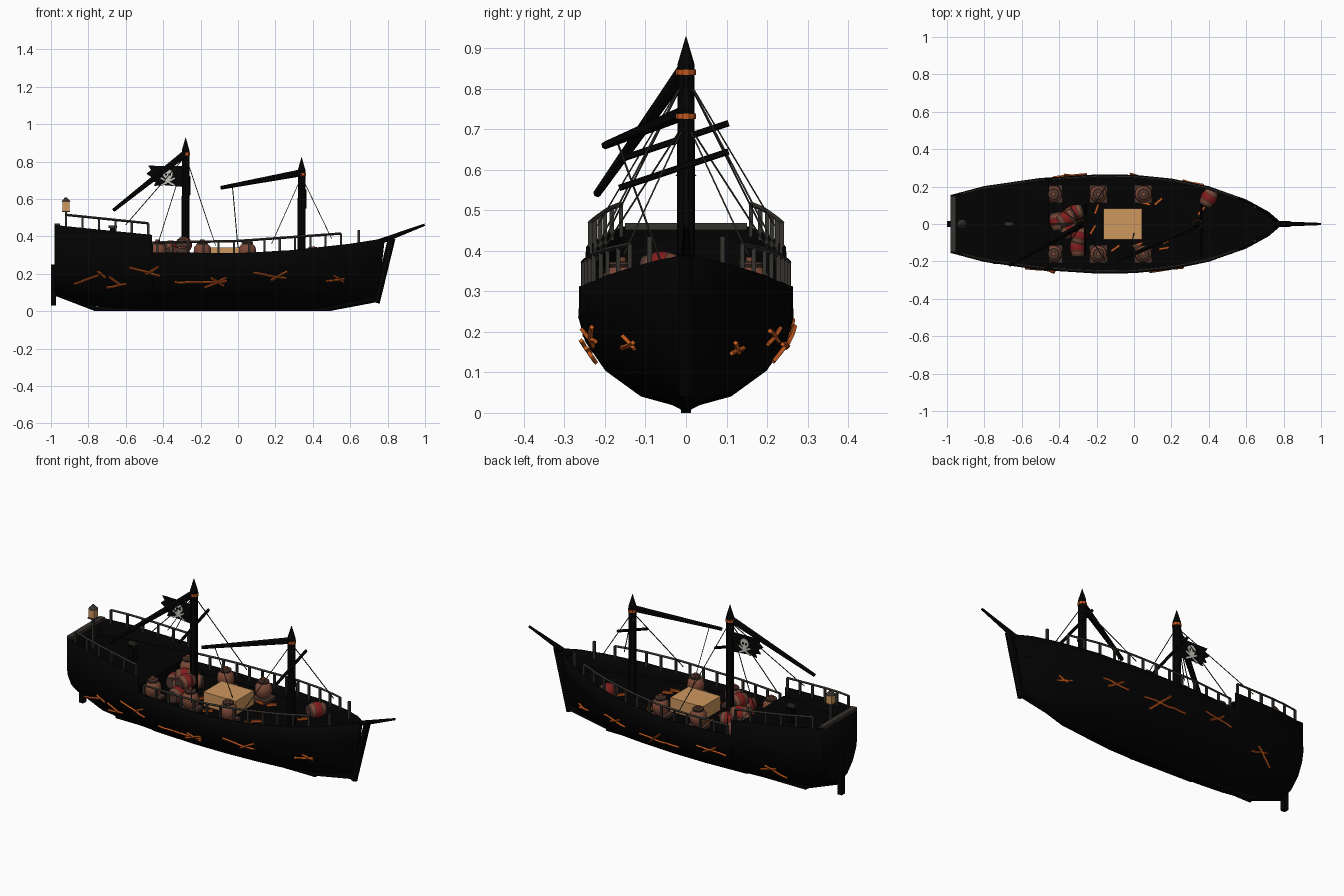
import bpy, bmesh, math, random
from mathutils import Vector, Matrix

cube = bpy.data.objects.get("Cube")
if cube:
    bpy.data.objects.remove(cube, do_unlink=True)
random.seed(4)

COLOURS = {
    "hull black": (.0006, .0006, .0006), "spar black": (.001, .001, .001),
    "charcoal": (.036, .032, .026), "ember orange": (.56, .1, .012),
    "crate tan": (.62, .31, .11), "terracotta": (.2, .066, .038),
    "barrel red": (.22, .012, .012), "dark brown": (.07, .035, .026),
    "bone": (.55, .55, .5)}
MATS = {}
for name, c in COLOURS.items():
    m = bpy.data.materials.new(name)
    m.use_nodes = True
    m.diffuse_color = (*c, 1)
    m.node_tree.nodes["Principled BSDF"].inputs["Base Color"].default_value = (*c, 1)
    MATS[name] = m


class Part:
    """Collects simple shapes into one named object."""
    def __init__(self, name, *mats):
        self.name, self.mats, self.bm = name, mats, bmesh.new()

    def paint(self, verts, mat):
        for f in {f for v in verts for f in v.link_faces}:
            f.material_index = mat

    def box(self, loc, size, rot=None, mat=0):
        M = Matrix.Translation(loc) @ (rot or Matrix()) @ Matrix.Diagonal((*size, 1))
        self.paint(bmesh.ops.create_cube(self.bm, size=1, matrix=M)["verts"], mat)

    def stick(self, a, b, r1, r2=None, sides=6, mat=0):
        a, b = Vector(a), Vector(b)
        M = Matrix.Translation((a + b) / 2) @ (b - a).to_track_quat("Z", "Y").to_matrix().to_4x4()
        res = bmesh.ops.create_cone(self.bm, cap_ends=True, segments=sides, radius1=r1,
                                    radius2=r1 if r2 is None else r2,
                                    depth=(b - a).length, matrix=M)
        self.paint(res["verts"], mat)

    def lathe(self, profile, M, mats, sides=14):
        rings = [[self.bm.verts.new(M @ Vector((r * math.cos(t), r * math.sin(t), z)))
                  for t in (math.tau * i / sides for i in range(sides))] for r, z in profile]
        for k in range(len(rings) - 1):
            for i in range(sides):
                j = (i + 1) % sides
                f = self.bm.faces.new((rings[k][i], rings[k][j], rings[k + 1][j], rings[k + 1][i]))
                f.material_index = mats[k]
        for ring, k in ((rings[0][::-1], 0), (rings[-1], -1)):
            self.bm.faces.new(ring).material_index = mats[k]

    def done(self, smooth=False):
        me = bpy.data.meshes.new(self.name)
        self.bm.to_mesh(me)
        self.bm.free()
        for m in self.mats:
            me.materials.append(MATS[m])
        ob = bpy.data.objects.new(self.name, me)
        bpy.context.collection.objects.link(ob)
        if smooth:
            bpy.ops.object.select_all(action="DESELECT")
            ob.select_set(True)
            bpy.context.view_layer.objects.active = ob
            bpy.ops.object.shade_smooth_by_angle(angle=math.radians(35))
        return ob


def interp(table, x):
    if x <= table[0][0]:
        return table[0][1]
    for (a, u), (b, v) in zip(table, table[1:]):
        if x <= b:
            return u + (v - u) * (x - a) / (b - a)
    return table[-1][1]


# Hull lines: half width, keel height, sheer height, and section shape
WIDTH = [(-.98, .155), (-.8, .203), (-.5, .246), (-.2, .265), (0, .263), (.2, .243),
         (.4, .202), (.6, .132), (.72, .066), (.785, .01)]
BOTTOM = [(-.98, .095), (-.77, .02), (-.3, .01), (.4, .012), (.6, .035), (.785, .07)]
SHEER = [(-.98, .46), (-.461, .408), (-.459, .315), (0, .31), (.3, .327), (.6, .36), (.785, .388)]
SHAPE = [(0, .06), (.03, .13), (.1, .42), (.31, .75), (.55, .94), (.74, 1), (1, .995)]
DECK, POOP, STEP = .26, .36, -.46


def hull_y(x, z):
    b, s = interp(BOTTOM, x), min(interp(SHEER, x), .36)
    return interp(WIDTH, x) * interp(SHAPE, (z - b) / (s - b))


# Hull shell
hull = Part("hull", "hull black")
stations = sorted({x for x, _ in WIDTH + SHEER} | {-.9, -.65, -.1, .1, .5, .67})
rows = []
for x in stations:
    b, s = interp(BOTTOM, x), interp(SHEER, x)
    base = min(s, .36)
    rake = .045 * max(0, (x - .4) / .385)
    half = [(x - rake * (1 - f), interp(WIDTH, x) * w, b + (base - b) * f if f < 1 else s)
            for f, w in SHAPE]
    pts = [(px, -py, pz) for px, py, pz in half[::-1]] + half
    rows.append([hull.bm.verts.new(p) for p in pts])
for r, q in zip(rows, rows[1:]):
    for i in range(len(r) - 1):
        hull.bm.faces.new((r[i], r[i + 1], q[i + 1], q[i]))
hull.bm.faces.new(rows[0])
hull.bm.faces.new(rows[-1])
bmesh.ops.recalc_face_normals(hull.bm, faces=hull.bm.faces)
ob = hull.done(True)
mod = ob.modifiers.new("planking", "SOLIDIFY")
mod.thickness, mod.offset = .008, -1

# Decks and the bulkhead between them
decks = Part("decks", "hull black")
for z, x0, x1 in ((DECK, STEP, .74), (POOP, -.975, STEP)):
    xs = [x0 + (x1 - x0) * i / 12 for i in range(13)]
    v = [[decks.bm.verts.new((x, s * max(hull_y(x, z) - .004, .003), z)) for s in (-1, 1)] for x in xs]
    for a, b in zip(v, v[1:]):
        decks.bm.faces.new((a[0], b[0], b[1], a[1]))
decks.box((STEP, 0, (DECK + POOP) / 2), (.012, .475, POOP - DECK))
decks.done()

# Keel, stem, rudder and bowsprit
keel = Part("keel_and_stem", "hull black")
keel.box((-.135, 0, .013), (1.27, .025, .026))
keel.stick((.738, 0, .045), (.822, 0, .39), .02, .02, 6)
keel.stick((.49, 0, .018), (.74, 0, .068), .017, .02, 6)
keel.stick((-.76, 0, .018), (-.975, 0, .1), .018, .018, 6)
keel.box((-.987, 0, .14), (.026, .03, .22))
keel.done()
sprit = Part("bowsprit", "spar black")
sprit.stick((.74, 0, .365), (.998, 0, .462), .016, .006, 8)
sprit.done()
cap = Part("transom_cap", "charcoal")
cap.box((-.967, 0, .46), (.03, .3, .018))
cap.done()

# Masts with bands, points, gaffs and cross spars
for name, x, top, band, tip, yz in (
        ("main_mast", -.28, .86, .84, (-.665, -.22, .54), .675),
        ("fore_mast", .34, .755, .732, (-.09, -.2, .66), .605)):
    mast = Part(name, "spar black", "ember orange")
    mast.stick((x, 0, DECK), (x, 0, top), .023, .021, 10)
    mast.stick((x, 0, top), (x, 0, top + .068), .021, .001, 10)
    mast.stick((x, 0, band - .007), (x, 0, band + .007), .0245, sides=10, mat=1)
    mast.stick((x, -.005, top - .015), tip, .019, .01, 6)
    mast.stick((x + .02, -.165, yz - .05), (x + .02, .105, yz + .04), .008)
    mast.done()

# Rigging
rig = Part("rigging", "charcoal")
for s in (-1, 1):
    for x, top, feet in ((-.28, .83, (-.6, -.43, -.12)), (.34, .72, (.18, .5))):
        for fx in feet:
            z = interp(SHEER, fx) + .04
            rig.stick((x, 0, top), (fx, s * (hull_y(fx, z) - .012), z), .0025, sides=4)
rig.stick((-.03, -.17, .67), (0, -.05, .34), .0025, sides=4)
rig.done()

# Railings on both sides
rails = Part("railings", "charcoal")
for s in (-1, 1):
    for line, n in (([(-.92, .515), (-.48, .47)], 6), ([(-.43, .367), (0, .375), (.55, .415)], 13)):
        prev = None
        for i in range(n):
            x = line[0][0] + (line[-1][0] - line[0][0]) * i / (n - 1)
            y, z, low = s * (hull_y(x, .34) - .01), interp(line, x), interp(SHEER, x) - .02
            rails.box((x, y, (z + low) / 2), (.011, .011, z - low))
            if prev:
                rails.stick(prev, (x, y, z), .0065, sides=4)
            prev = (x, y, z)
    rails.box((.645, s * .09, .385), (.013, .013, .1))
rails.done()

# Stern lantern and steering stand
lamp = Part("stern_lantern", "crate tan", "charcoal")
lamp.box((-.92, 0, .445), (.012, .012, .18), mat=1)
lamp.box((-.92, 0, .56), (.036, .036, .05))
lamp.box((-.92, 0, .533), (.042, .042, .007), mat=1)
lamp.stick((-.92, 0, .585), (-.92, 0, .607), .026, .006, 8, mat=1)
lamp.done()
stand = Part("steering_stand", "spar black", "charcoal")
stand.box((-.67, 0, .4), (.03, .045, .09))
stand.box((-.67, 0, .452), (.045, .02, .014), mat=1)
stand.done()

# Crate amidships
crate = Part("crate", "crate tan")
crate.box((-.06, 0, .3), (.205, .165, .08))
crate.done()

# Jars on square stands
JAR = [(.026, 0), (.041, .02), (.047, .045), (.044, .07), (.032, .085), (.027, .088),
       (.031, .094), (.029, .1), (.012, .102), (.012, .112)]
for i, x in enumerate((-.43, -.19, .05)):
    for s in (-1, 1):
        jar = Part(f"jar_{i}_{'left' if s > 0 else 'right'}", "terracotta", "dark brown")
        jar.box((x, s * .16, DECK + .008), (.095, .095, .016), mat=1)
        jar.lathe(JAR, Matrix.Translation((x, s * .16, DECK + .012)), [0, 0, 0, 0, 1, 1, 1, 1, 0])
        jar.done(True)

# Hooped barrels with a broad red belt
CASK = [(.032, -.048), (.034, -.041), (.035, -.036), (.04, -.022), (.042, -.017), (.044, 0),
        (.042, .017), (.04, .022), (.035, .036), (.034, .041), (.032, .048)]
PAINT = [1, 1, 2, 1, 0, 0, 1, 2, 1, 1]
for i, (x, y, z, turn) in enumerate((
        (-.3, -.125, .305, 90), (-.34, -.03, .305, 35), (-.32, .06, .305, 20),
        (-.41, .015, .305, 100), (-.29, -.06, .355, 75), (-.36, .03, .335, 30),
        (.4, .14, .303, 60))):
    M = (Matrix.Translation((x, y, z)) @ Matrix.Rotation(math.radians(turn), 4, "Z")
         @ Matrix.Rotation(math.pi / 2, 4, "Y"))
    cask = Part(f"barrel_{i}", "barrel red", "dark brown", "terracotta")
    cask.lathe(CASK, M, PAINT)
    cask.done(True)

# Ragged flag with skull and crossed bones
flag = Part("flag", "spar black")
edge = [(-.3, .665), (-.3, .775), (-.48, .778), (-.465, .755), (-.49, .735), (-.46, .715),
        (-.475, .695), (-.44, .69), (-.45, .668), (-.41, .675)]
face = flag.bm.faces.new([flag.bm.verts.new((x, .003, z)) for x, z in edge])
ext = bmesh.ops.extrude_face_region(flag.bm, geom=[face])
for v in ext["geom"]:
    if isinstance(v, bmesh.types.BMVert):
        v.co.y = -.003
bmesh.ops.recalc_face_normals(flag.bm, faces=flag.bm.faces)
flag.done()
skull = Part("skull_emblem", "bone", "spar black")
skull.stick((-.375, -.0045, .733), (-.375, .0045, .733), .026, sides=14)
skull.box((-.375, 0, .705), (.028, .009, .022))
for s in (-1, 1):
    skull.box((-.375 + s * .01, 0, .73), (.011, .0096, .012), mat=1)
    skull.box((-.375, 0, .692), (.085, .0086, .009), Matrix.Rotation(s * .5, 4, "Y"))
skull.done()

# Glowing splinters along each side (x, z, length, slope) and on the deck (x, y, turn)
cracks = Part("ember_cracks", "ember orange")
RIGHT = [(-.81, .17, .14, 20), (-.73, .195, .06, -40), (-.65, .135, .11, 12), (-.66, .165, .07, -35),
         (-.5, .21, .17, -14), (-.46, .215, .08, 30), (-.2, .155, .28, 1), (-.12, .15, .13, 25),
         (-.11, .155, .08, -30), (.17, .19, .18, -10), (.22, .19, .1, 28),
         (.52, .165, .1, 6), (.54, .175, .06, -32)]
LEFT = [(-.7, .15, .13, 30), (-.66, .16, .1, -12), (-.34, .205, .18, 6), (-.33, .205, .1, -32),
        (.0, .165, .26, 2), (.03, .17, .13, -40), (.3, .19, .15, 10), (.3, .19, .09, -30),
        (.56, .155, .08, -8), (.57, .16, .06, 30)]
for s, scars in ((-1, RIGHT), (1, LEFT)):
    for x, z, length, deg in scars:
        n = max(2, round(length / .035))
        c, d = math.cos(math.radians(deg)), math.sin(math.radians(deg))
        line = []
        for i in range(n + 1):
            t = (i / n - .5) * length
            px, pz = x + t * c, z + t * d + random.uniform(-.003, .003)
            line.append((px, s * (hull_y(px, pz) + .01), pz))
        for a, b in zip(line, line[1:]):
            cracks.stick(a, b, .0065, sides=4)
for x, y, turn in ((.02, -.11, 20), (.18, -.09, 30), (.16, -.13, 10), (.13, .12, 40), (.05, -.13, -20),
                   (-.2, .08, 70), (-.1, -.13, 35), (.36, .07, 50), (-.22, -.03, 60), (.06, .11, -15)):
    cracks.box((x, y, DECK + .007), (.055, .012, .012), Matrix.Rotation(math.radians(turn), 4, "Z"))
cracks.done()
